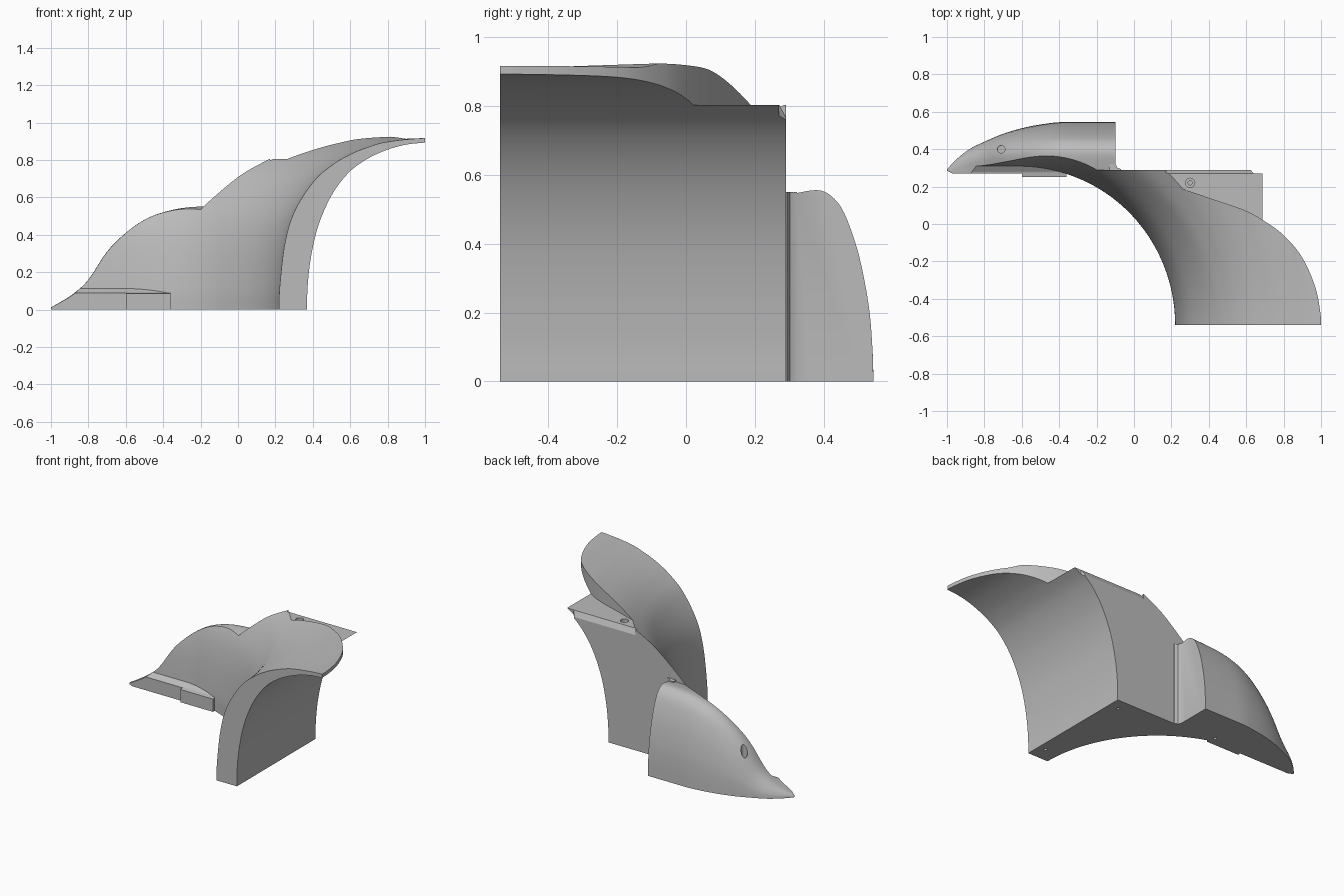
import bpy, bmesh, math
from mathutils import Vector

if "Cube" in bpy.data.objects:
    bpy.data.objects.remove(bpy.data.objects["Cube"])

grey = bpy.data.materials.new("plain_grey")
grey.diffuse_color = (0.5, 0.5, 0.5, 1)
grey.use_nodes = True
grey.node_tree.nodes["Principled BSDF"].inputs["Base Color"].default_value = grey.diffuse_color


def smooth(pts, n=6):
    """Sample a smooth curve through the given points."""
    p = [Vector(q) for q in pts]
    p = [2 * p[0] - p[1]] + p + [2 * p[-1] - p[-2]]
    out = []
    for a, b, c, d in zip(p, p[1:], p[2:], p[3:]):
        for i in range(n):
            t = i / n
            out.append(0.5 * (2 * b + (c - a) * t + (2 * a - 5 * b + 4 * c - d) * t * t
                              + (3 * b - a - 3 * c + d) * t ** 3))
    return [tuple(v) for v in out + [p[-2]]]


def loft(name, sections):
    """Closed solid through a list of equal-length section loops."""
    bm = bmesh.new()
    rings = [[bm.verts.new(v) for v in s] for s in sections]
    for a, b in zip(rings, rings[1:]):
        for i in range(len(a)):
            j = (i + 1) % len(a)
            bm.faces.new((a[i], a[j], b[j], b[i]))
    bm.faces.new(rings[0])
    bm.faces.new(rings[-1])
    bmesh.ops.recalc_face_normals(bm, faces=bm.faces)
    me = bpy.data.meshes.new(name)
    bm.to_mesh(me)
    bm.free()
    me.materials.append(grey)
    ob = bpy.data.objects.new(name, me)
    bpy.context.collection.objects.link(ob)
    return ob


def prism(name, pts, axis, lo, hi):
    """Extrude a 2D outline along an axis (x: yz, y: xz, z: xy outline)."""
    place = {'x': lambda a, b, t: (t, a, b), 'y': lambda a, b, t: (a, t, b),
             'z': lambda a, b, t: (a, b, t)}[axis]
    return loft(name, [[place(a, b, t) for a, b in pts] for t in (lo, hi)])


def rod(name, x, y, r, lo, hi):
    ring = [(x + r * math.cos(i * math.pi / 12), y + r * math.sin(i * math.pi / 12)) for i in range(24)]
    return prism(name, ring, 'z', lo, hi)


def combine(ob, other, op):
    m = ob.modifiers.new(op, 'BOOLEAN')
    m.object, m.operation, m.solver = other, op, 'EXACT'
    bpy.context.view_layer.objects.active = ob
    bpy.ops.object.modifier_apply(modifier=m.name)
    bpy.data.objects.remove(other)


# flared shell: arched profile swept round a quarter turn, then straight on
profile = smooth([(.83, 0), (.833, .12), (.86, .35), (.91, .52), (1.01, .68), (1.11, .77),
                  (1.21, .83), (1.31, .87), (1.41, .897), (1.61, .917), (1.9, .922)])
section = profile + [(1.9, 0)]
CX, CY = -.61, -.54
sweep = []
for i in range(49):
    t = math.radians(90) * i / 48
    k = 1 + .03 * math.sin(2 * t)
    sweep.append([(CX + r * math.cos(t), CY + 1.02 * r * math.sin(t), z * (k if r < 1.5 else 1))
                  for r, z in section])
sweep.append([(-1.2, y, z) for x, y, z in sweep[-1]])
shell = loft("flared_shell", sweep)

# low foot along the front of the fin
foot = prism("foot", [(.25, 0), (.25, .085), (.275, .09), (.32, .12), (.4, .12), (.4, 0)], 'x', -1.1, -.36)
combine(shell, foot, 'UNION')

# rounded fin tapering to the left tip
spine = smooth([(-1, .292, .012), (-.95, .345, .04), (-.88, .40, .085), (-.8, .44, .16), (-.7, .482, .31),
                (-.6, .512, .41), (-.5, .532, .48), (-.4, .544, .52), (-.28, .545, .545), (-.1, .545, .556)], 5)
cross = smooth([(0, .96), (.15, .98), (.4, 1), (.55, .97), (.69, .88), (.84, .67), (.945, .41), (.985, .2), (1, 0)], 4)
fin = []
for x, w, h in spine:
    y0 = .27 + max(0, -.97 - x) * .5
    fin.append([(x, y0, -.05)] + [(x, y0 + (w - y0) * u, h * v) for u, v in cross] + [(x, w, -.05)])
envelope = loft("envelope", fin)
combine(envelope, prism("main_block", [(-.6, -.8), (1.4, -.8), (1.4, .29), (-.6, .29)], 'z', -.2, 1.5), 'UNION')
combine(envelope, prism("corner_fillet", [(-.13, .275), (-.06, .275), (-.07, .293), (-.09, .302), (-.1, .322),
                                          (-.13, .322)], 'z', -.1, .55), 'UNION')
combine(shell, envelope, 'INTERSECT')

# arched hollow on the right
arch = smooth([(.37, 0), (.372, .12), (.39, .28), (.43, .45), (.5, .61), (.59, .73), (.69, .805),
               (.8, .855), (.9, .882), (1, .893)])
combine(shell, prism("arch_cutter", [(.37, -.3)] + arch + [(1.6, .893), (1.6, -.3)], 'y', -1, 1), 'DIFFERENCE')

# vertical trim of the top edge, leaving the flat ledge
edge = smooth([(1, -.56), (.997, -.48), (.97, -.34), (.9, -.18), (.8, -.06), (.69, .02), (.58, .078),
               (.4, .14), (.2, .21), (.165, .24), (.16, .31)])
combine(shell, prism("edge_cutter", [(1, -.8)] + edge + [(.16, .6), (1.7, .6), (1.7, -.8)], 'z', .804, 1.5),
        'DIFFERENCE')

# chamfered rear lip and notched corner of the ledge
combine(shell, prism("lip_cutter", [(.27, .806), (.292, .765), (.35, .765), (.35, .9), (.27, .9)], 'x', .17, 1), 'DIFFERENCE')
combine(shell, prism("notch_cutter", [(.615, .3), (.64, .27), (1.2, .27), (1.2, .3)], 'z', .5, 1), 'DIFFERENCE')

# screw and pin holes
for x, y, r, lo, hi in ((.3, .22, .025, .77, .9), (.3, .22, .011, .6, .9), (-.71, .4, .02, .22, .6),
                        (.3, .21, .01, -.1, .06), (.32, -.44, .01, -.1, .06), (-.37, .31, .01, -.1, .06)):
    combine(shell, rod("hole_cutter", x, y, r, lo, hi), 'DIFFERENCE')

bpy.ops.object.select_all(action='DESELECT')
shell.select_set(True)
bpy.context.view_layer.objects.active = shell
bpy.ops.object.shade_smooth_by_angle(angle=math.radians(28))
